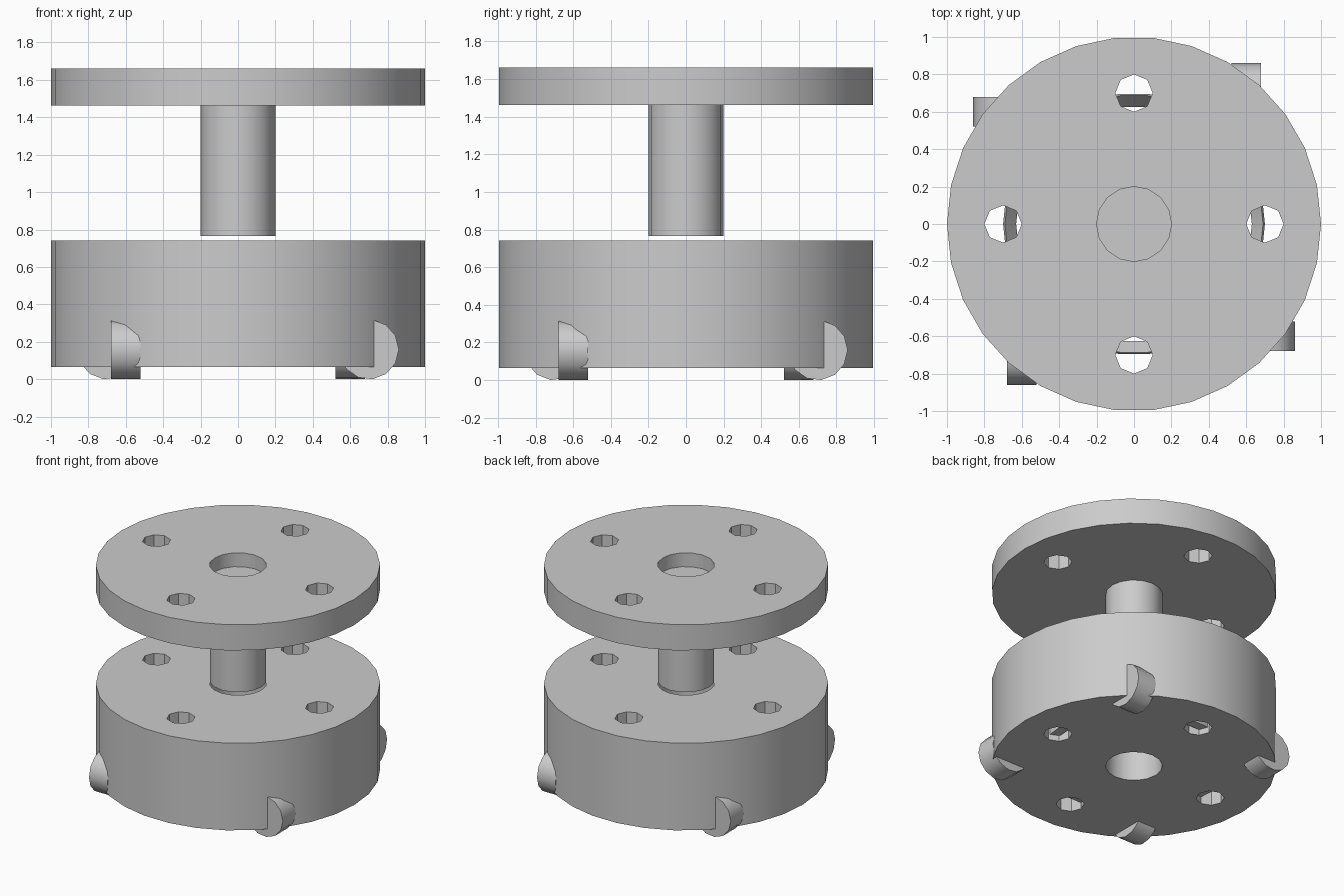
import bpy
import bmesh
from math import pi, cos, sin
from mathutils import Matrix, Vector

cube = bpy.data.objects.get("Cube")
if cube:
    bpy.data.objects.remove(cube, do_unlink=True)

GREY = (0.6, 0.6, 0.6, 1)
metal = bpy.data.materials.new("plain grey")
metal.use_nodes = True
metal.diffuse_color = GREY
metal.node_tree.nodes["Principled BSDF"].inputs["Base Color"].default_value = GREY


def add_prism(bm, sides, radius, z0, z1, place=Matrix()):
    """Upright prism with a corner on +x, then moved by place."""
    ring = [(radius * cos(2 * pi * i / sides), radius * sin(2 * pi * i / sides))
            for i in range(sides)]
    low = [bm.verts.new(place @ Vector((x, y, z0))) for x, y in ring]
    high = [bm.verts.new(place @ Vector((x, y, z1))) for x, y in ring]
    bm.faces.new(low[::-1])
    bm.faces.new(high)
    for i in range(sides):
        j = (i + 1) % sides
        bm.faces.new((low[i], low[j], high[j], high[i]))


def make_object(name, bm):
    bmesh.ops.recalc_face_normals(bm, faces=bm.faces[:])
    mesh = bpy.data.meshes.new(name)
    bm.to_mesh(mesh)
    bm.free()
    mesh.materials.append(metal)
    obj = bpy.data.objects.new(name, mesh)
    bpy.context.collection.objects.link(obj)
    return obj


def activate(obj):
    bpy.ops.object.select_all(action="DESELECT")
    obj.select_set(True)
    bpy.context.view_layer.objects.active = obj


def smooth(obj):
    activate(obj)
    bpy.ops.object.shade_smooth_by_angle(angle=pi / 6)


def prism_object(name, *args):
    bm = bmesh.new()
    add_prism(bm, *args)
    return make_object(name, bm)


def drilled_disc(name, z0, z1):
    """Round plate with a centre bore and four bolt holes."""
    disc = prism_object(name, 30, 1, z0, z1)
    bm = bmesh.new()
    add_prism(bm, 16, 0.2, z0 - 0.1, z1 + 0.1)
    for k in range(4):
        spot = Matrix.Rotation(k * pi / 2, 4, "Z") @ Matrix.Translation((0.7, 0, 0))
        add_prism(bm, 8, 0.1, z0 - 0.1, z1 + 0.1, spot)
    cutter = make_object(name + "_cutter", bm)
    cutter.hide_render = True
    mod = disc.modifiers.new("holes", "BOOLEAN")
    mod.operation = "DIFFERENCE"
    mod.solver = "EXACT"
    mod.object = cutter
    activate(disc)
    bpy.ops.object.modifier_apply(modifier=mod.name)
    bpy.data.objects.remove(cutter, do_unlink=True)
    smooth(disc)


# Thick base and thin upper plate
drilled_disc("base", 0.065, 0.742)
drilled_disc("upper_plate", 1.462, 1.662)

# Shaft seated halfway up the upper plate's bore
smooth(prism_object("shaft", 16, 0.2, 0.765, 1.555))

# Round cutting inserts, each lying along the rim
names = ("back_left", "back_right", "front_right", "front_left")
for k, side in enumerate(names):
    place = (Matrix.Rotation(k * pi / 2, 4, "Z")
             @ Matrix.Translation((0, 0.7, 0.159))
             @ Matrix(((0, 0, 1, 0), (1, 0, 0, 0), (0, 1, 0, 0), (0, 0, 0, 1))))
    smooth(prism_object(side + "_insert", 13, 0.16, 0.52, 0.678, place))

# Ring inside the base that crosses the bolt holes
bm = bmesh.new()
profile = [(0.63, 0.11), (0.70, 0.11), (0.70, 0.17), (0.69, 0.19)]
rows = [[bm.verts.new((r * cos(a), r * sin(a), z)) for r, z in profile]
        for a in (2 * pi * i / 30 for i in range(30))]
for i, row in enumerate(rows):
    after = rows[(i + 1) % len(rows)]
    for j in range(len(profile)):
        n = (j + 1) % len(profile)
        bm.faces.new((row[j], after[j], after[n], row[n]))
smooth(make_object("inner_ring", bm))
